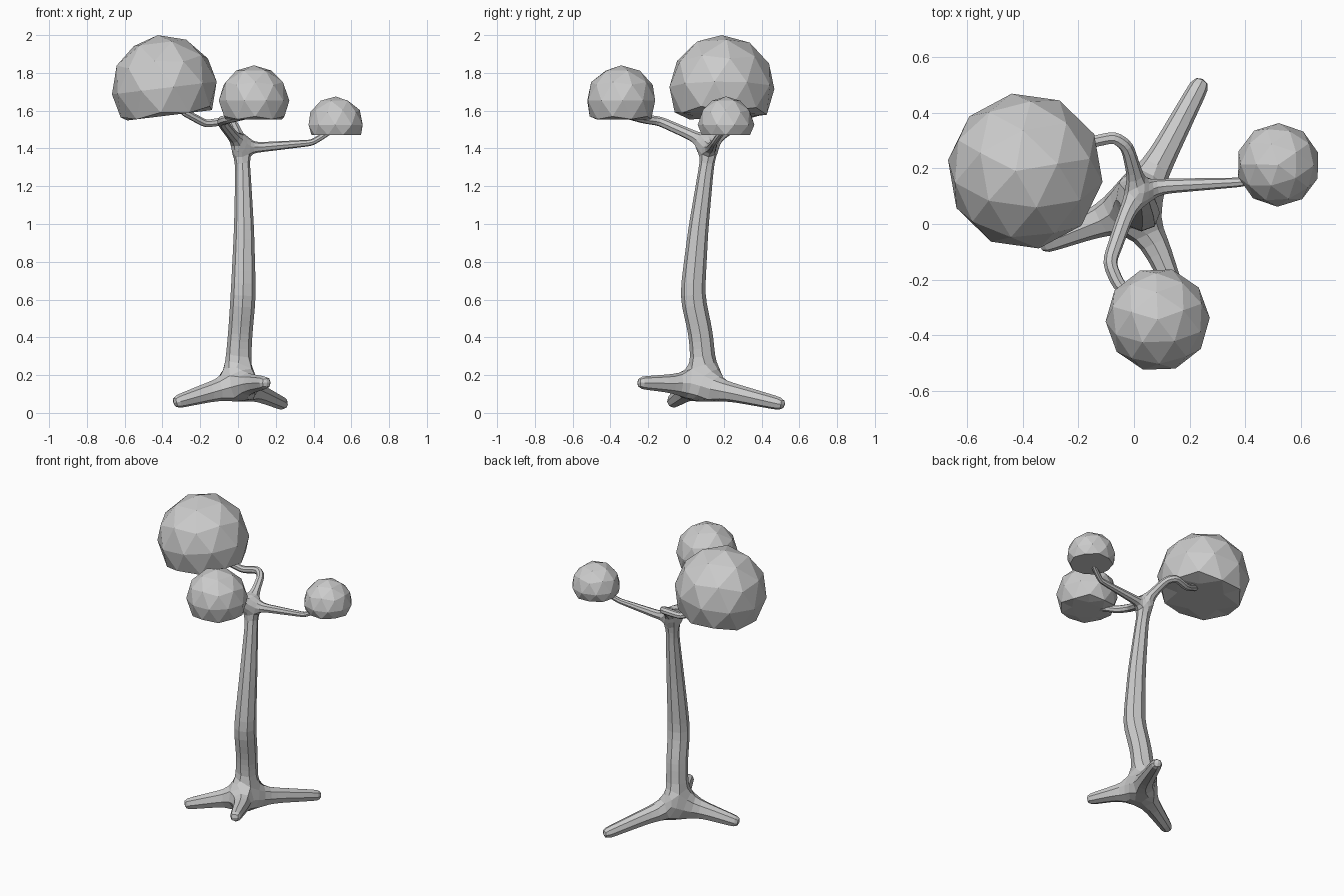
import bpy, bmesh, math
from mathutils import Matrix

if "Cube" in bpy.data.objects:
    bpy.data.objects.remove(bpy.data.objects["Cube"])

# Chains of (x, y, z, radius); each chain starts from the named node
HUB = (0.0, 0.07, 0.14, 0.085)
TRUNK = [(0.0, 0.09, 0.27, 0.073), (0.012, 0.078, 0.42, 0.07), (0.028, 0.033, 0.62, 0.073),
         (0.032, 0.065, 0.97, 0.058), (0.026, 0.105, 1.28, 0.044), (0.018, 0.12, 1.42, 0.044)]
ROOTS = [
    [(0.10, 0.24, 0.11, 0.055), (0.25, 0.525, 0.042, 0.036)],
    [(-0.15, 0.0, 0.11, 0.058), (-0.345, -0.08, 0.052, 0.036)],
    [(0.075, -0.07, 0.155, 0.055), (0.155, -0.26, 0.16, 0.034)],
]
BRANCHES = [
    [(0.10, 0.135, 1.405, 0.03), (0.39, 0.15, 1.43, 0.018), (0.44, 0.17, 1.46, 0.018),
     (0.50, 0.20, 1.50, 0.018)],
    [(-0.03, 0.03, 1.47, 0.032), (-0.09, -0.14, 1.545, 0.028), (-0.055, -0.22, 1.555, 0.026),
     (0.06, -0.32, 1.58, 0.024)],
    [(0.0, 0.19, 1.475, 0.03), (-0.025, 0.28, 1.53, 0.026), (-0.07, 0.312, 1.545, 0.025),
     (-0.17, 0.29, 1.53, 0.023), (-0.30, 0.23, 1.60, 0.022)],
]


def build_trunk():
    nodes, edges = [HUB], []

    def chain(start, pts):
        for p in pts:
            nodes.append(p)
            edges.append((start, len(nodes) - 1))
            start = len(nodes) - 1
        return start

    crotch = chain(0, TRUNK)
    for r in ROOTS:
        chain(0, r)
    for b in BRANCHES:
        chain(crotch, b)

    me = bpy.data.meshes.new("trunk_and_roots")
    me.from_pydata([n[:3] for n in nodes], edges, [])
    ob = bpy.data.objects.new("trunk_and_roots", me)
    bpy.context.collection.objects.link(ob)
    skin = ob.modifiers.new("skin", 'SKIN')
    skin.use_smooth_shade = False
    for i, n in enumerate(nodes):
        me.skin_vertices[0].data[i].radius = (n[3], n[3])
    # one subdivision turns the square sections into octagons
    sub = ob.modifiers.new("facets", 'SUBSURF')
    sub.levels = sub.render_levels = 1


def foliage(name, loc, radius, floor, tilt, spin):
    # low-poly ball with its underside pressed flat
    bm = bmesh.new()
    bmesh.ops.create_icosphere(bm, subdivisions=2, radius=1.0)
    for v in bm.verts:
        if v.co.z < -floor:
            v.co.z = -floor
    bm.transform(Matrix.Translation(loc) @ Matrix.Rotation(math.radians(tilt), 4, 'Y')
                 @ Matrix.Rotation(math.radians(spin), 4, 'Z') @ Matrix.Scale(radius, 4))
    me = bpy.data.meshes.new(name)
    bm.to_mesh(me)
    bm.free()
    bpy.context.collection.objects.link(bpy.data.objects.new(name, me))


build_trunk()
foliage("large_foliage", (-0.39, 0.19, 1.72), 0.282, 0.52, -7, 10)
foliage("medium_foliage", (0.085, -0.343, 1.653), 0.187, 0.54, 0, 20)
foliage("small_foliage", (0.517, 0.212, 1.525), 0.15, 0.36, 0, 35)
